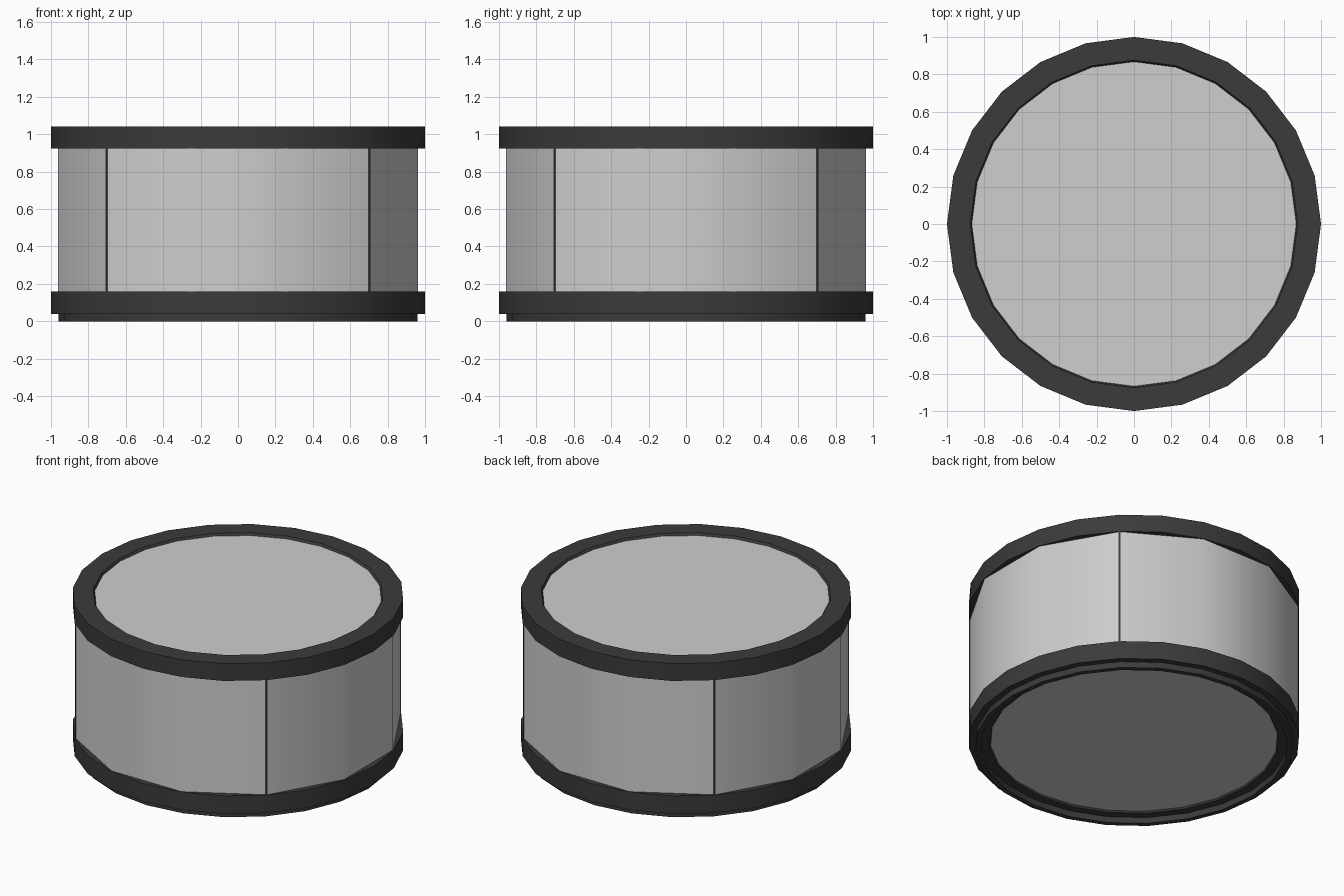
import bpy, bmesh, math
from mathutils import Matrix

if "Cube" in bpy.data.objects:
    bpy.data.objects.remove(bpy.data.objects["Cube"])


def material(name, value):
    m = bpy.data.materials.new(name)
    m.diffuse_color = (value, value, value, 1)
    m.use_nodes = True
    m.node_tree.nodes["Principled BSDF"].inputs["Base Color"].default_value = m.diffuse_color
    return m


LIGHT = material("light_grey", 0.62)
DARK = material("charcoal", 0.043)


def finish(name, bm, mat, smooth=None):
    bmesh.ops.recalc_face_normals(bm, faces=bm.faces)
    mesh = bpy.data.meshes.new(name)
    bm.to_mesh(mesh)
    bm.free()
    mesh.materials.append(mat)
    ob = bpy.data.objects.new(name, mesh)
    bpy.context.collection.objects.link(ob)
    if smooth:
        bpy.ops.object.select_all(action='DESELECT')
        ob.select_set(True)
        bpy.context.view_layer.objects.active = ob
        bpy.ops.object.shade_smooth_by_angle(angle=math.radians(smooth))
    return ob


def lathe(name, profile, mat, sides=24):
    """Sweep a closed (radius, z) profile around the z axis."""
    bm = bmesh.new()
    loops = []
    for i in range(sides):
        a = math.tau * i / sides
        loops.append([bm.verts.new((r * math.cos(a), r * math.sin(a), z)) for r, z in profile])
    n = len(profile)
    for i in range(sides):
        p, q = loops[i], loops[(i + 1) % sides]
        for j in range(n):
            k = (j + 1) % n
            bm.faces.new((p[j], q[j], q[k], p[k]))
    return finish(name, bm, mat, 25)


def disc(name, radius, z, depth, mat):
    bm = bmesh.new()
    bmesh.ops.create_cone(bm, cap_ends=True, segments=24, radius1=radius, radius2=radius,
                          depth=depth, matrix=Matrix.Translation((0, 0, z)))
    # put a vertex on the x axis, like the rims
    v = bm.verts[:][0]
    bmesh.ops.rotate(bm, verts=bm.verts, cent=(0, 0, 0),
                     matrix=Matrix.Rotation(-math.atan2(v.co.y, v.co.x), 3, 'Z'))
    return finish(name, bm, mat, 25)


# Rims with a small inward bevel around the discs
lathe("top_rim", [(1, 0.925), (1, 1.04), (0.876, 1.04), (0.862, 1.015), (0.862, 0.925)], DARK)
lathe("bottom_rim", [(1, 0.16), (1, 0.04), (0.876, 0.04), (0.862, 0.06), (0.862, 0.16)], DARK)

# Thin standing foot under the bottom rim
lathe("foot_ring", [(0.96, 0), (0.96, 0.05), (0.928, 0.05), (0.928, 0)], DARK)

# Top and bottom skins
disc("top_disc", 0.868, 1.005, 0.04, LIGHT)
disc("bottom_disc", 0.868, 0.07, 0.04, LIGHT)

# Shell: four curved panels of three facets each
R, Z0, Z1 = 0.995, 0.14, 0.945
for p in range(4):
    bm = bmesh.new()
    cols = []
    for i in range(4):
        a = math.radians(45 + 90 * p + 30 * i)
        cols.append([bm.verts.new((R * math.cos(a), R * math.sin(a), z)) for z in (Z0, Z1)])
    for c, d in zip(cols, cols[1:]):
        bm.faces.new((c[0], d[0], d[1], c[1]))
    finish(f"shell_panel_{p + 1}", bm, LIGHT, 35)

# Dark seams where the panels meet
for p in range(4):
    bm = bmesh.new()
    rot = Matrix.Rotation(math.radians(45 + 90 * p), 4, 'Z')
    size = Matrix.Diagonal((0.012, 0.011, Z1 - Z0, 1))
    bmesh.ops.create_cube(bm, size=1, matrix=rot @ Matrix.Translation((0.991, 0, (Z0 + Z1) / 2)) @ size)
    finish(f"seam_{p + 1}", bm, DARK)
